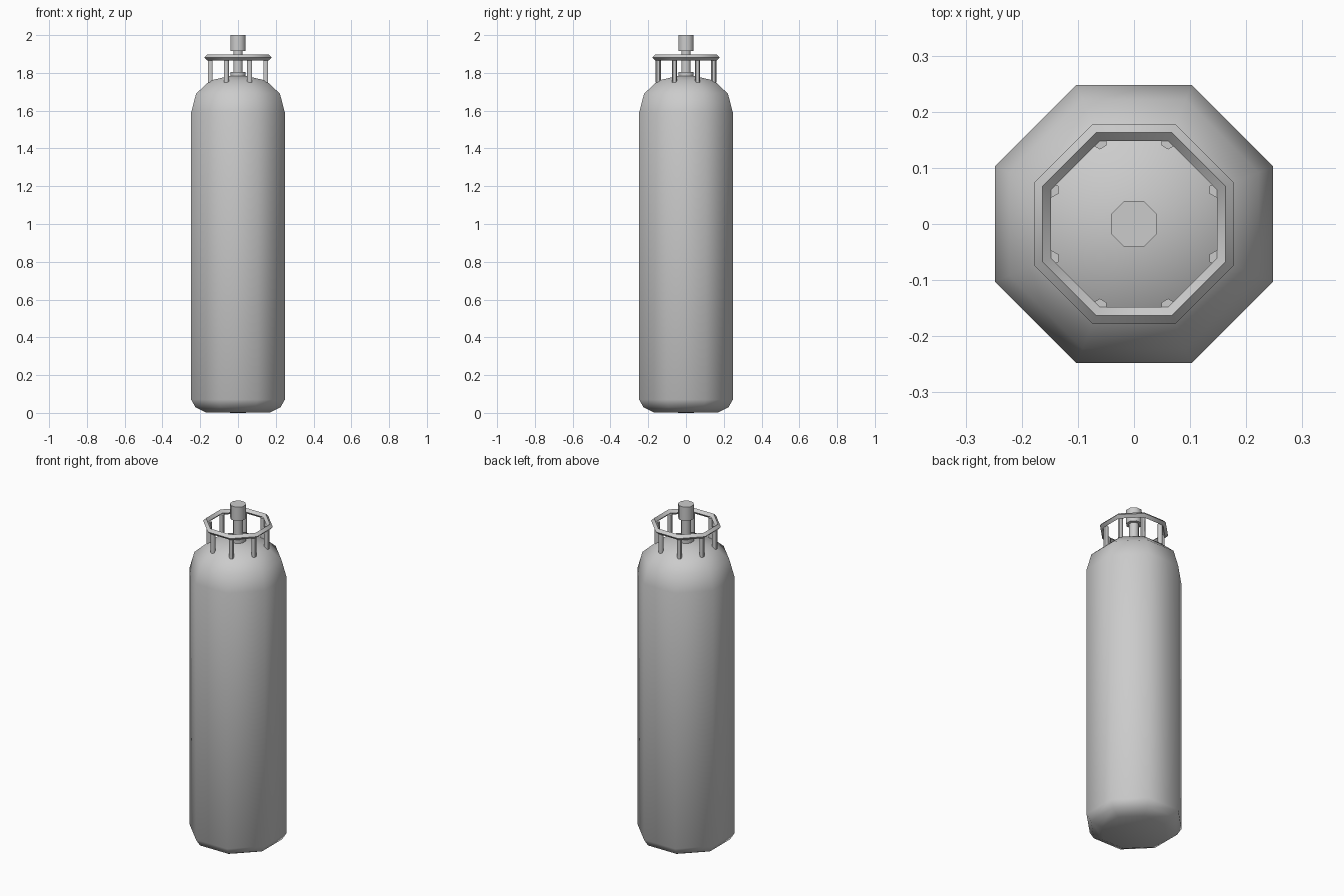
import bpy
import bmesh
from math import cos, sin, pi, radians

cube = bpy.data.objects.get("Cube")
if cube:
    bpy.data.objects.remove(cube)

SIDES = 8
FLAT = cos(pi / SIDES)  # flat-to-corner ratio of an octagon

metal = bpy.data.materials.new("grey metal")
metal.use_nodes = True
grey = (0.6, 0.6, 0.6, 1)
metal.diffuse_color = grey
metal.node_tree.nodes["Principled BSDF"].inputs["Base Color"].default_value = grey


def finish(bm, name):
    bmesh.ops.recalc_face_normals(bm, faces=bm.faces)
    mesh = bpy.data.meshes.new(name)
    bm.to_mesh(mesh)
    bm.free()
    mesh.materials.append(metal)
    obj = bpy.data.objects.new(name, mesh)
    bpy.context.collection.objects.link(obj)
    bpy.ops.object.select_all(action="DESELECT")
    obj.select_set(True)
    bpy.context.view_layer.objects.active = obj
    bpy.ops.object.shade_smooth_by_angle(angle=radians(60))
    return obj


def lathe(name, profile, closed=False, sides=SIDES, centre=(0, 0)):
    """Turn (flat radius, z) points into a faceted solid of revolution."""
    bm = bmesh.new()
    rings = []
    for radius, z in profile:
        if radius == 0:
            rings.append([bm.verts.new((*centre, z))] * sides)
            continue
        r = radius / cos(pi / sides)
        angles = [2 * pi * (i + 0.5) / sides for i in range(sides)]
        rings.append([bm.verts.new((centre[0] + r * cos(a), centre[1] + r * sin(a), z))
                      for a in angles])
    pairs = list(zip(rings, rings[1:]))
    if closed:
        pairs.append((rings[-1], rings[0]))
    for low, high in pairs:
        for i in range(sides):
            j = (i + 1) % sides
            corners = dict.fromkeys((low[i], low[j], high[j], high[i]))
            bm.faces.new(list(corners))
    return finish(bm, name)


def cylinder(name, radius, bottom, top, **kw):
    return lathe(name, [(0, bottom), (radius, bottom), (radius, top), (0, top)], **kw)


# Tank body with rounded base and domed shoulder
lathe("tank_body", [(0, 0), (0.17, 0.003), (0.225, 0.03), (0.248, 0.07),
                    (0.248, 1.59), (0.222, 1.69), (0.147, 1.76), (0, 1.793)])

# Valve: collar, stem and knob
cylinder("valve_collar", 0.041, 1.775, 1.805)
cylinder("valve_stem", 0.025, 1.79, 1.93)
cylinder("valve_knob", 0.041, 1.917, 2.0)

# Guard ring with a diamond section
lathe("guard_ring", [(0.178, 1.881), (0.163, 1.897), (0.148, 1.881), (0.163, 1.865)],
      closed=True)

# Guard posts, one under each corner of the ring
for i in range(SIDES):
    a = 2 * pi * (i + 0.5) / SIDES
    cylinder(f"guard_post_{i + 1}", 0.012, 1.75, 1.878, sides=6,
             centre=(0.159 * cos(a), 0.159 * sin(a)))
